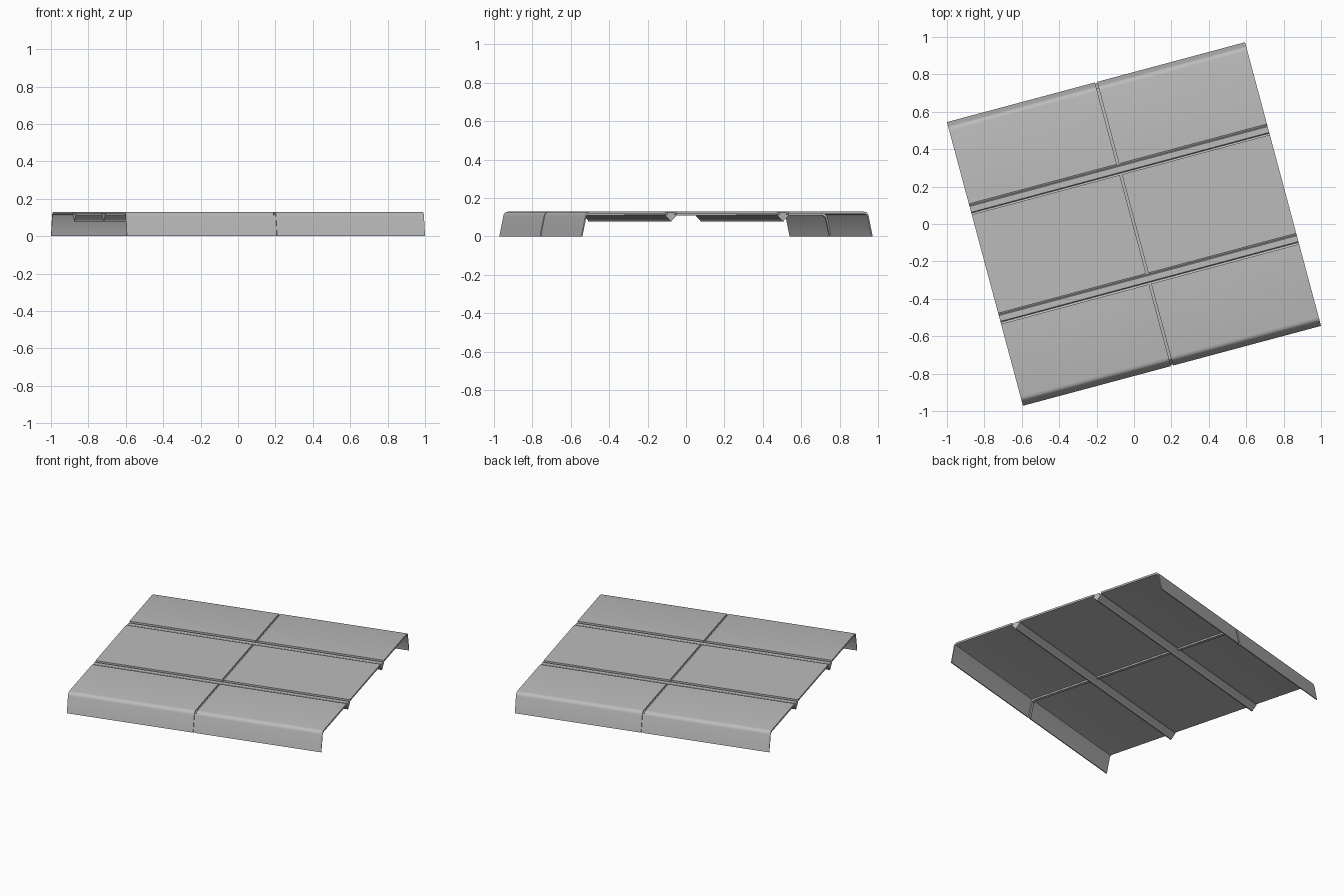
import bpy, bmesh, math

cube = bpy.data.objects.get("Cube")
if cube:
    bpy.data.objects.remove(cube, do_unlink=True)

HALF = 0.825             # half length of the roof along its ribs
GAP = 0.006              # half width of the centre seam
RIB = 0.302              # distance of each rib from the middle
TURN = math.radians(15)  # the whole roof stands turned

grey = bpy.data.materials.new("roof_grey")
grey.use_nodes = True
colour = (0.5, 0.5, 0.5, 1)
grey.diffuse_color = colour
grey.node_tree.nodes["Principled BSDF"].inputs["Base Color"].default_value = colour


def extrude(name, profile, start, end, side=1, shift=0):
    """Sweep a (v, z) profile along the rib direction."""
    bm = bmesh.new()
    rings = [[bm.verts.new((u, side * v + shift, z)) for v, z in profile]
             for u in (start, end)]
    bm.faces.new(rings[0])
    bm.faces.new(rings[1])
    n = len(profile)
    for i in range(n):
        j = (i + 1) % n
        bm.faces.new((rings[0][i], rings[0][j], rings[1][j], rings[1][i]))
    bmesh.ops.recalc_face_normals(bm, faces=bm.faces)
    mesh = bpy.data.meshes.new(name)
    bm.to_mesh(mesh)
    bm.free()
    mesh.materials.append(grey)
    obj = bpy.data.objects.new(name, mesh)
    obj.rotation_euler.z = TURN
    bpy.context.collection.objects.link(obj)
    bpy.ops.object.select_all(action='DESELECT')
    obj.select_set(True)
    bpy.context.view_layer.objects.active = obj
    bpy.ops.object.shade_smooth_by_angle(angle=math.radians(40))
    return obj


# Outer sheet with a rounded fold into a sloping skirt
outer = [(0.332, 0.13), (0.735, 0.13), (0.75, 0.127), (0.759, 0.119),
         (0.763, 0.108), (0.785, 0), (0.779, 0), (0.757, 0.106),
         (0.75, 0.115), (0.735, 0.118), (0.332, 0.118)]
middle = [(-0.273, 0.13), (0.273, 0.13), (0.273, 0.118), (-0.273, 0.118)]

# Seam gutters sit just below the sheets and close the centre gap
outer_seam = [(0.33, 0.12), (0.735, 0.12), (0.75, 0.116), (0.757, 0.106),
              (0.779, 0), (0.773, 0), (0.75, 0.1), (0.735, 0.108), (0.33, 0.108)]
middle_seam = [(-0.275, 0.12), (0.275, 0.12), (0.275, 0.108), (-0.275, 0.108)]

# Rib: raised cover strip between two grooves, with a tapered keel below
half_rib = [(0.016, 0.125), (0.021, 0.112), (0.032, 0.119), (0.032, 0.112),
            (0.014, 0.092), (0.007, 0.087), (0.004, 0.079)]
rib = half_rib + [(-v, z) for v, z in reversed(half_rib)]

for hand, a, b in (("right", -HALF, -GAP), ("left", GAP, HALF)):
    extrude("middle_panel_" + hand, middle, a, b)
    for end, side in (("front", -1), ("back", 1)):
        extrude(f"{end}_panel_{hand}", outer, a, b, side)

extrude("middle_seam", middle_seam, -0.01, 0.01)
for end, side in (("front", -1), ("back", 1)):
    extrude(end + "_seam", outer_seam, -0.01, 0.01, side)
    extrude(end + "_rib", rib, -HALF, HALF, side, side * RIB)
